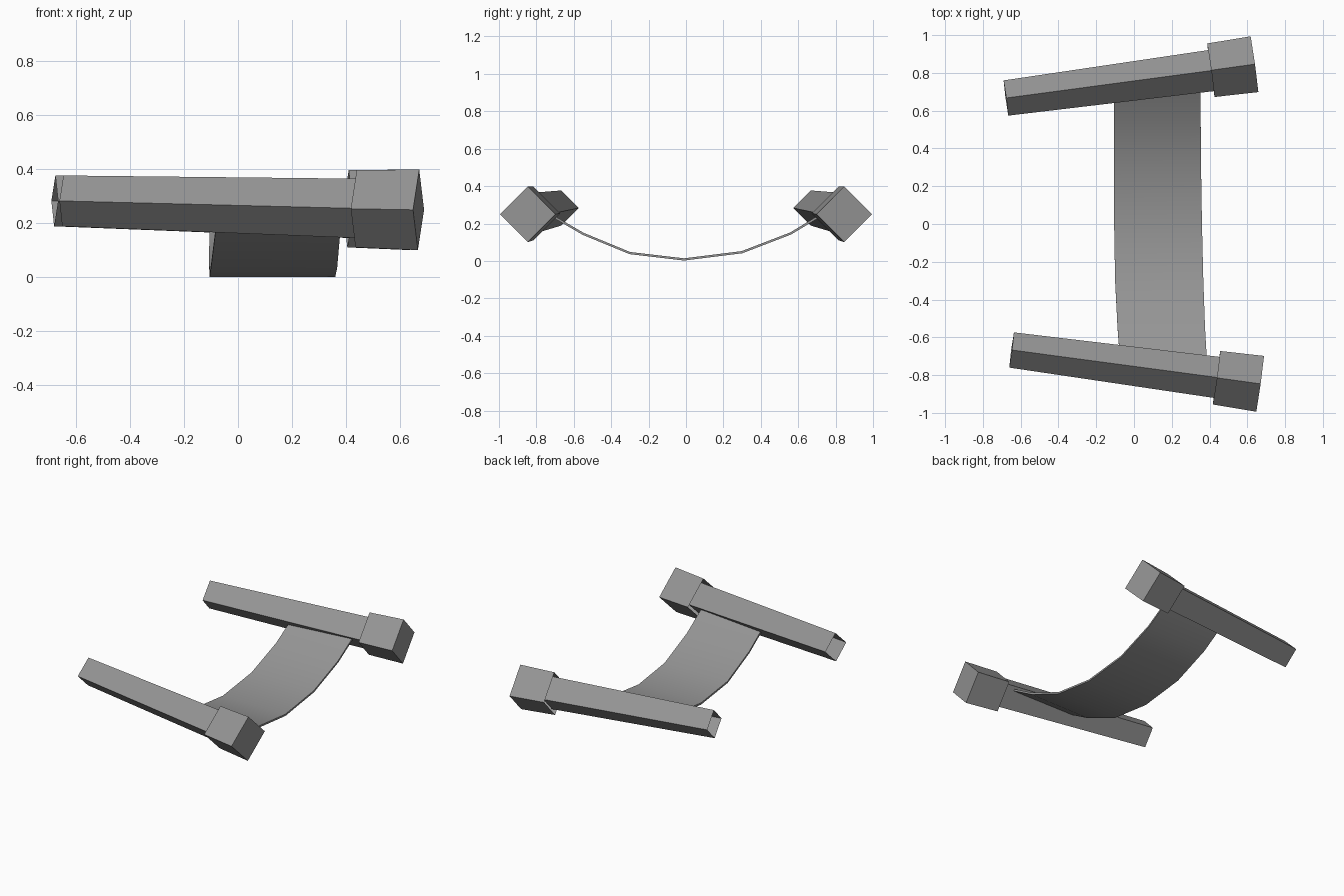
import bpy
import bmesh
from mathutils import Vector

cube = bpy.data.objects.get("Cube")
if cube:
    bpy.data.objects.remove(cube, do_unlink=True)

grey = bpy.data.materials.new("plain grey")
grey.use_nodes = True
COLOUR = (0.3, 0.3, 0.3, 1)
grey.diffuse_color = COLOUR
grey.node_tree.nodes["Principled BSDF"].inputs["Base Color"].default_value = COLOUR


def add_object(name, bm):
    mesh = bpy.data.meshes.new(name)
    bm.to_mesh(mesh)
    bm.free()
    mesh.materials.append(grey)
    obj = bpy.data.objects.new(name, mesh)
    bpy.context.collection.objects.link(obj)
    return obj


def square_tube(name, start, end, r_start, r_end, side, capped):
    """Four-sided tube standing on its edge, open at the start."""
    def place(p):
        # The rear half is the mirrored front half, shifted slightly sideways
        return Vector((p[0] - (0.03 if side > 0 else 0), -p[1] * side, p[2]))

    a, b = place(start), place(end)
    axis = (b - a).normalized()
    across = Vector((0, 0, 1)).cross(axis).normalized()
    up = axis.cross(across)
    bm = bmesh.new()
    rings = [[bm.verts.new(c + d * r) for d in (across, up, -across, -up)]
             for c, r in ((a, r_start), (b, r_end))]
    for i in range(4):
        j = (i + 1) % 4
        bm.faces.new((rings[0][i], rings[0][j], rings[1][j], rings[1][i]))
    if capped:
        bm.faces.new(rings[1])
    return add_object(name, bm)


# Tapered bars with larger end blocks, front and rear
for label, side in (("front", -1), ("rear", 1)):
    square_tube(label + "_bar", (-0.648, -0.667, 0.283), (0.46, -0.815, 0.255),
                0.094, 0.11, side, False)
    square_tube(label + "_block", (0.437, -0.814, 0.254), (0.668, -0.846, 0.25),
                0.143, 0.149, side, True)

# Curved strap slung between the bars: y, z, left edge, right edge
SECTIONS = [
    (-0.71, 0.238, -0.075, 0.385), (-0.55, 0.145, -0.087, 0.376),
    (-0.3, 0.042, -0.1, 0.367), (-0.01, 0.008, -0.105, 0.36),
    (0.3, 0.047, -0.107, 0.355), (0.56, 0.147, -0.106, 0.353),
    (0.71, 0.238, -0.105, 0.352),
]
bm = bmesh.new()
rows = [(bm.verts.new((lo, y, z)), bm.verts.new((hi, y, z))) for y, z, lo, hi in SECTIONS]
for p, q in zip(rows, rows[1:]):
    bm.faces.new((p[0], p[1], q[1], q[0]))
strap = add_object("strap", bm)
thickness = strap.modifiers.new("Thickness", "SOLIDIFY")
thickness.thickness = 0.012
thickness.offset = 0
bpy.context.view_layer.objects.active = strap
strap.select_set(True)
bpy.ops.object.modifier_apply(modifier="Thickness")
bpy.ops.object.shade_smooth_by_angle()
